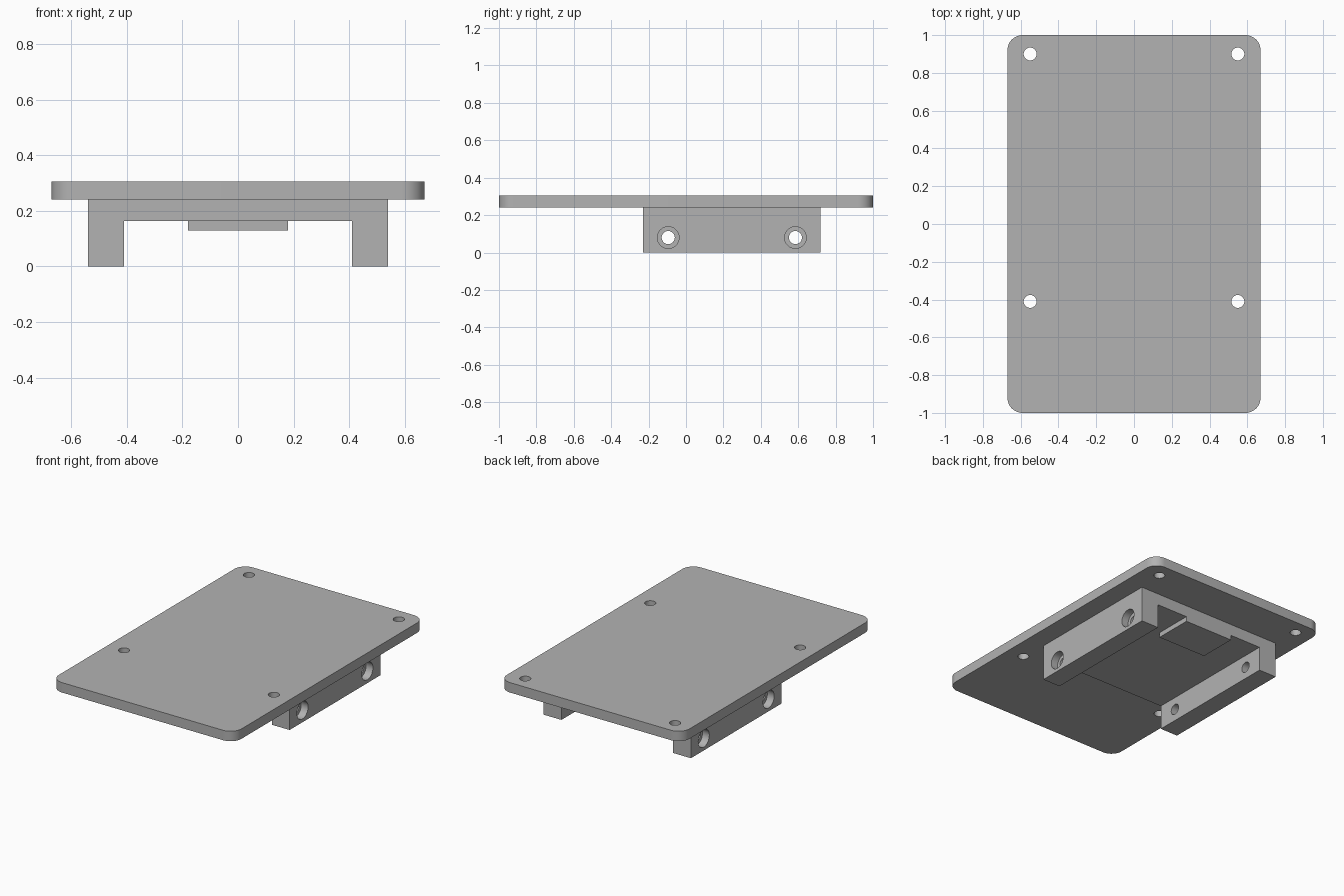
import bpy
import math
from mathutils import Matrix, Vector

cube = bpy.data.objects.get("Cube")
if cube:
    bpy.data.objects.remove(cube, do_unlink=True)

import bmesh

grey = bpy.data.materials.new("plain grey")
grey.use_nodes = True
grey.diffuse_color = (0.45, 0.45, 0.45, 1)
grey.node_tree.nodes["Principled BSDF"].inputs["Base Color"].default_value = (0.45, 0.45, 0.45, 1)

PLATE_BOTTOM, PLATE_TOP = 0.24, 0.306
BACK, FRONT = 0.72, -0.23


def add_object(name, bm):
    bmesh.ops.recalc_face_normals(bm, faces=bm.faces)
    mesh = bpy.data.meshes.new(name)
    bm.to_mesh(mesh)
    bm.free()
    mesh.materials.append(grey)
    obj = bpy.data.objects.new(name, mesh)
    bpy.context.collection.objects.link(obj)
    return obj


def extrude_outline(name, points, offset):
    """Fill a closed outline and pull it along the offset."""
    bm = bmesh.new()
    face = bm.faces.new([bm.verts.new(p) for p in points])
    new = bmesh.ops.extrude_face_region(bm, geom=[face], use_keep_orig=True)["geom"]
    verts = [v for v in new if isinstance(v, bmesh.types.BMVert)]
    bmesh.ops.translate(bm, verts=verts, vec=Vector(offset))
    return add_object(name, bm)


def drill(target, centres, radius, depth, axis):
    """Cut cylindrical holes into the target, then remove the cutter."""
    bm = bmesh.new()
    turn = Matrix.Rotation(math.pi / 2, 4, "Y") if axis == "X" else Matrix()
    for centre in centres:
        bmesh.ops.create_cone(bm, cap_ends=True, segments=48, radius1=radius,
                              radius2=radius, depth=depth,
                              matrix=Matrix.Translation(centre) @ turn)
    cutter = add_object("hole_cutter", bm)
    cutter.hide_render = True
    mod = target.modifiers.new("holes", "BOOLEAN")
    mod.operation = "DIFFERENCE"
    mod.solver = "EXACT"
    mod.object = cutter
    bpy.context.view_layer.objects.active = target
    bpy.ops.object.modifier_apply(modifier=mod.name)
    bpy.data.objects.remove(cutter, do_unlink=True)


# Top plate with rounded corners and four screw holes
half_x, half_y, corner = 0.67, 1.0, 0.08
outline = []
for quarter, (sx, sy) in enumerate([(1, 1), (-1, 1), (-1, -1), (1, -1)]):
    for step in range(13):
        a = math.pi / 2 * (quarter + step / 12)
        outline.append((sx * (half_x - corner) + corner * math.cos(a),
                        sy * (half_y - corner) + corner * math.sin(a), PLATE_BOTTOM))
plate = extrude_outline("top_plate", outline, (0, 0, PLATE_TOP - PLATE_BOTTOM))
drill(plate, [(x, y, 0.27) for x in (-0.55, 0.55) for y in (-0.41, 0.9)], 0.034, 0.4, "Z")

# Channel bracket: two legs joined by a web
half = [(0.54, PLATE_BOTTOM), (0.54, 0), (0.41, 0), (0.41, 0.163)]
profile = half + [(-x, z) for x, z in reversed(half)]
bracket = extrude_outline("channel_bracket", [(x, FRONT, z) for x, z in profile],
                          (0, BACK - FRONT, 0))

# Cross bores through the legs, with wider recesses on the outer sides
bolts = [(-0.095, 0.08), (0.585, 0.08)]
for side in (-1, 1):
    drill(bracket, [(side * 0.475, y, z) for y, z in bolts], 0.035, 0.3, "X")
    drill(bracket, [(side * 0.54, y, z) for y, z in bolts], 0.058, 0.1, "X")

# Raised pad under the back of the web
pad = extrude_outline("rear_pad", [(x, y, 0.13) for x, y in
                      [(-0.18, 0.46), (0.18, 0.46), (0.18, BACK), (-0.18, BACK)]],
                      (0, 0, 0.033))

# Smooth the round walls and keep the edges crisp
for obj in (plate, bracket, pad):
    bpy.ops.object.select_all(action="DESELECT")
    obj.select_set(True)
    bpy.context.view_layer.objects.active = obj
    bpy.ops.object.shade_smooth_by_angle(angle=math.radians(30))
